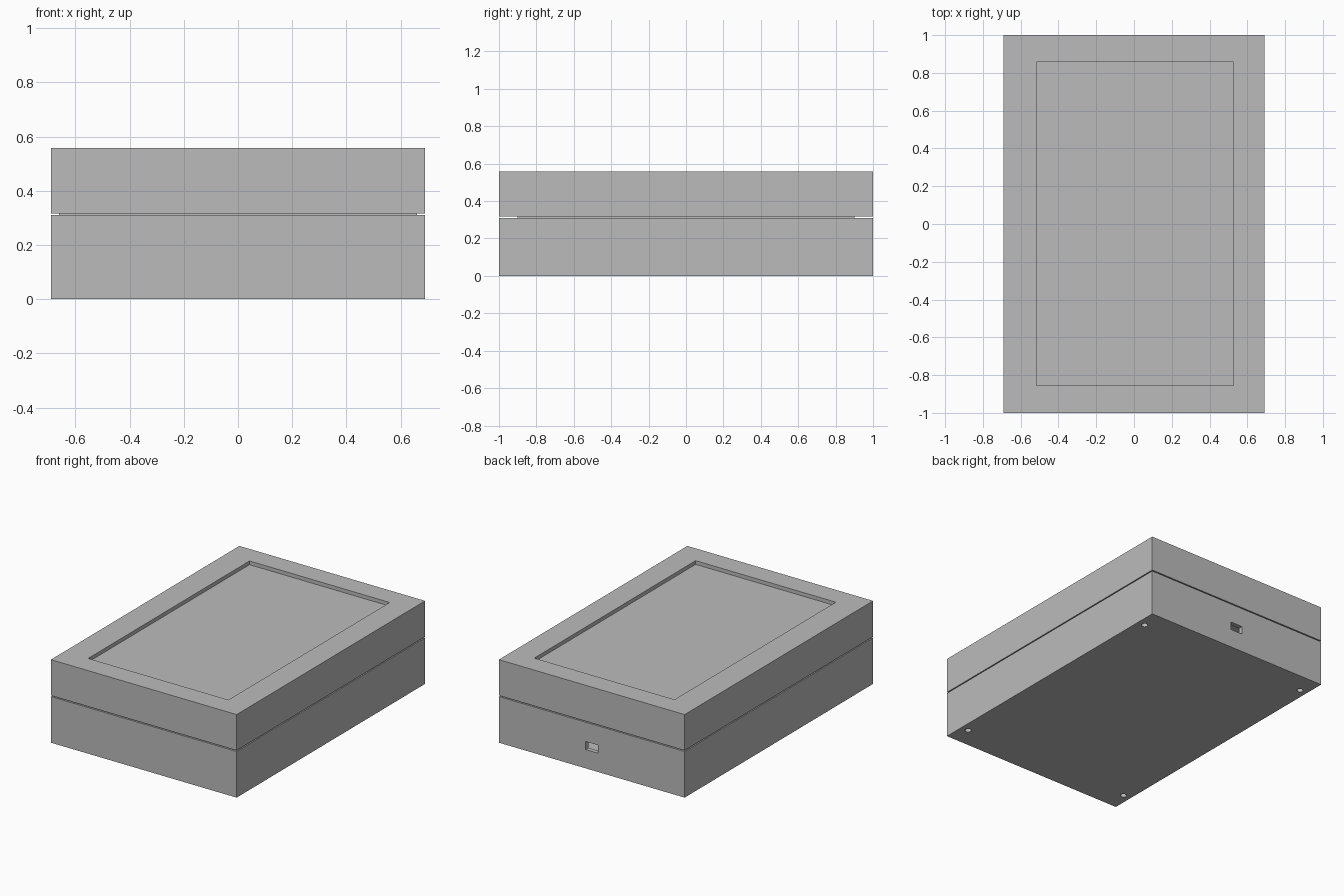
import bpy
import bmesh
from mathutils import Matrix

if "Cube" in bpy.data.objects:
    bpy.data.objects.remove(bpy.data.objects["Cube"])

grey = bpy.data.materials.new("plain grey")
grey.diffuse_color = (0.5, 0.5, 0.5, 1)
grey.use_nodes = True
grey.node_tree.nodes["Principled BSDF"].inputs["Base Color"].default_value = grey.diffuse_color


def finish(name, bm):
    mesh = bpy.data.meshes.new(name)
    bm.to_mesh(mesh)
    bm.free()
    mesh.materials.append(grey)
    obj = bpy.data.objects.new(name, mesh)
    bpy.context.collection.objects.link(obj)
    return obj


def box(name, x0, x1, y0, y1, z0, z1):
    bm = bmesh.new()
    m = Matrix.Translation(((x0 + x1) / 2, (y0 + y1) / 2, (z0 + z1) / 2))
    bmesh.ops.create_cube(bm, size=1, matrix=m @ Matrix.Diagonal((x1 - x0, y1 - y0, z1 - z0, 1)))
    return finish(name, bm)


def rods(name, radius, z0, z1):
    # One upright cylinder in each of the four corners
    bm = bmesh.new()
    for x in (-0.635, 0.635):
        for y in (-0.86, 0.86):
            bmesh.ops.create_cone(bm, cap_ends=True, segments=24, radius1=radius, radius2=radius,
                                  depth=z1 - z0, matrix=Matrix.Translation((x, y, (z0 + z1) / 2)))
    return finish(name, bm)


def boolean(obj, tool, operation='DIFFERENCE'):
    mod = obj.modifiers.new("cut", 'BOOLEAN')
    mod.operation, mod.solver, mod.object = operation, 'EXACT', tool
    bpy.context.view_layer.objects.active = obj
    bpy.ops.object.modifier_apply(modifier=mod.name)
    bpy.data.objects.remove(tool, do_unlink=True)


W, L, T = 0.69, 1.0, 0.03

# Lower tray with screw posts, screw holes and a cable port in the back
base = box("base_tray", -W, W, -L, L, 0, 0.31)
boolean(base, box("cavity", -W + T, W - T, -L + T, L - T, T, 0.5))
boolean(base, rods("posts", 0.035, 0.01, 0.30), 'UNION')
boolean(base, rods("screw_holes", 0.02, -0.1, 0.25))
boolean(base, box("cable_port", -0.045, 0.045, 0.95, 1.1, 0.126, 0.18))

# Upper lid with a display window
lid = box("lid", -W, W, -L, L, 0.317, 0.558)
boolean(lid, box("lid_cavity", -W + T, W - T, -L + T, L - T, 0.2, 0.533))
boolean(lid, box("window", -0.515, 0.527, -0.855, 0.858, 0.5, 0.7))

# Display panel behind the window, and the inner board that fills the seam
box("display_panel", -0.57, 0.57, -0.90, 0.90, 0.50, 0.533)
box("inner_board", -0.66, 0.66, -0.90, 0.90, 0.295, 0.325)
